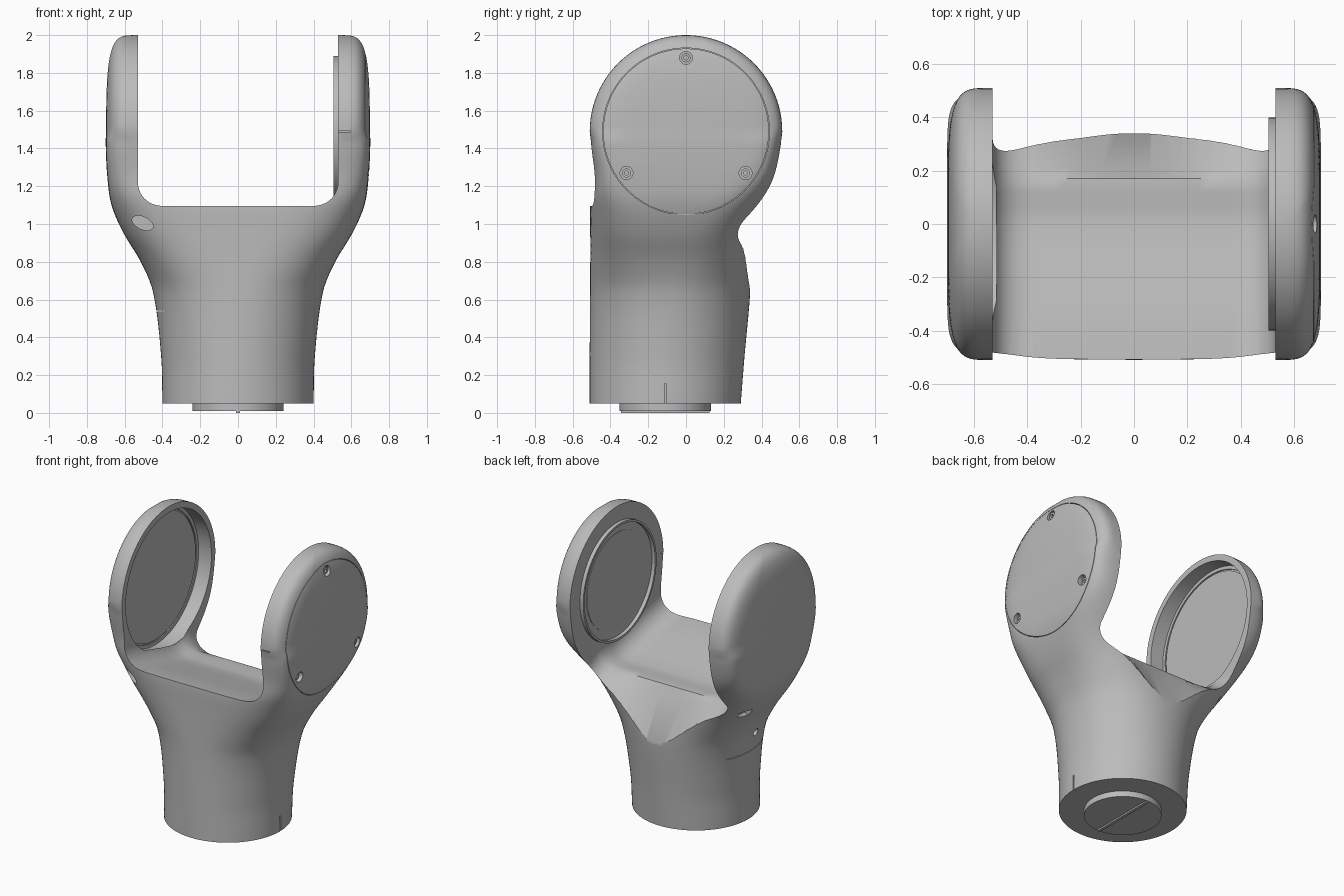
import bpy, bmesh, math
from mathutils import Vector

if "Cube" in bpy.data.objects:
    bpy.data.objects.remove(bpy.data.objects["Cube"])

grey = bpy.data.materials.new("plain_grey")
grey.use_nodes = True
grey.diffuse_color = (0.5, 0.5, 0.5, 1)
grey.node_tree.nodes["Principled BSDF"].inputs["Base Color"].default_value = (0.5, 0.5, 0.5, 1)

PIVOT_Z, DISC_R, ARM_IN, BASE_Y = 1.49, 0.51, 0.53, -0.11


def finish(name, bm):
    bmesh.ops.recalc_face_normals(bm, faces=bm.faces)
    mesh = bpy.data.meshes.new(name)
    bm.to_mesh(mesh)
    bm.free()
    mesh.materials.append(grey)
    ob = bpy.data.objects.new(name, mesh)
    bpy.context.collection.objects.link(ob)
    return ob


def select(ob):
    bpy.ops.object.select_all(action="DESELECT")
    ob.select_set(True)
    bpy.context.view_layer.objects.active = ob


def smooth(ob):
    select(ob)
    bpy.ops.object.shade_smooth_by_angle(angle=math.radians(32))


def loft(name, rings):
    """Skin a list of equal closed rings and cap both ends."""
    bm = bmesh.new()
    loops = [[bm.verts.new(p) for p in ring] for ring in rings]
    n = len(loops[0])
    for lo, hi in zip(loops, loops[1:]):
        for i in range(n):
            j = (i + 1) % n
            bm.faces.new((lo[i], lo[j], hi[j], hi[i]))
    bm.faces.new(loops[0])
    bm.faces.new(loops[-1])
    return finish(name, bm)


def circle(axis, at, r, cy, c2, n=96):
    """Ring across x (centre y, z) or across z (centre y, x)."""
    pts = []
    for i in range(n):
        t = math.tau * i / n
        u, v = r * math.cos(t), r * math.sin(t)
        pts.append((at, cy + u, c2 + v) if axis == "x" else (c2 + u, cy + v, at))
    return pts


def rod(name, axis, a, b, r, cy, c2, n=96):
    return loft(name, [circle(axis, at, r, cy, c2, n) for at in (a, b)])


def tube(name, axis, a, b, r_in, r_out, cy, c2, n=96):
    ob = rod(name, axis, a, b, r_out, cy, c2, n)
    cut(ob, rod("cutter", axis, a - 0.1, b + 0.1, r_in, cy, c2, n))
    return ob


def box(name, lo, hi):
    bm = bmesh.new()
    bmesh.ops.create_cube(bm, size=1)
    for v in bm.verts:
        v.co = [(l + h) / 2 + c * (h - l) for l, h, c in zip(lo, hi, v.co)]
    return finish(name, bm)


def cut(ob, cutter):
    mod = ob.modifiers.new("cut", "BOOLEAN")
    mod.operation, mod.solver, mod.object = "DIFFERENCE", "EXACT", cutter
    select(ob)
    bpy.ops.object.modifier_apply(modifier=mod.name)
    bpy.data.objects.remove(cutter)


# Fork body sections: height, half width, front y, back y, squareness
KEYS = [(0.05, 0.40, -0.51, 0.29, 2), (0.3, 0.407, -0.51, 0.31, 2),
        (0.64, 0.45, -0.508, 0.34, 2.2), (0.8, 0.515, -0.507, 0.34, 2.7),
        (0.95, 0.605, -0.507, 0.348, 3.4), (1.1, 0.67, -0.507, 0.415, 4.7),
        (1.25, 0.692, -0.49, 0.472, 8), (1.4, 0.70, -0.503, 0.502, 10),
        (1.49, 0.70, -0.51, 0.51, 10), (1.58, 0.70, -0.503, 0.502, 10)]


def section(z):
    k = max(i for i in range(len(KEYS) - 2) if KEYS[i][0] <= z + 1e-6)
    p, q = KEYS[k], KEYS[k + 1]
    before, after = KEYS[max(k - 1, 0)], KEYS[k + 2]
    h = q[0] - p[0]
    t = (z - p[0]) / h
    out = []
    for c in range(1, 5):
        m0 = (q[c] - before[c]) / (q[0] - before[0]) * h
        m1 = (after[c] - p[c]) / (after[0] - p[0]) * h
        out.append((2 * t**3 - 3 * t**2 + 1) * p[c] + (t**3 - 2 * t**2 + t) * m0
                   + (3 * t**2 - 2 * t**3) * q[c] + (t**3 - t**2) * m1)
    return out


def body_ring(z, count=128):
    a, front, back, n = section(z)
    mid, b = (front + back) / 2, (back - front) / 2
    ring = []
    for i in range(count):
        t = math.tau * (i + 0.5) / count
        c, s = math.cos(t), math.sin(t)
        ring.append((math.copysign(a * abs(c) ** (2 / n), c),
                     mid + math.copysign(b * abs(s) ** (2 / n), s), z))
    return ring


def disc_ring(z, count=128):
    """Upper half of both arm discs, turned about the pivot axis."""
    d = (z - PIVOT_Z) / DISC_R
    b = math.sqrt(max(1 - d * d, 1e-6))
    ring = []
    for i in range(count):
        t = math.tau * (i + 0.5) / count
        c, s = math.cos(t), math.sin(t)
        y = b * min(1, abs(s) / 0.968) ** 0.2
        x = ARM_IN * min(1, abs(c) / 0.25) + 0.17 * max(0, 1 - (y * y + d * d) ** 2.2) ** (1 / 4.4)
        ring.append((math.copysign(x, c), math.copysign(y * DISC_R, s), z))
    return ring


rings = [body_ring(0.05 + (PIVOT_Z - 0.05) * i / 40) for i in range(40)]
rings += [disc_ring(PIVOT_Z + DISC_R * math.sin(math.pi / 2 * i / 24)) for i in range(25)]
body = loft("fork_body", rings)

# Saddle between the arms: scooped at the back, filleted up to each arm
SADDLE = [(-0.9, 1.12), (-0.5, 1.095), (-0.3, 1.052), (-0.1, 0.996), (0.0, 0.973),
          (0.06, 0.967), (0.12, 0.975), (0.17, 0.97), (0.21, 0.9), (0.34, 0.64), (0.5, 0.33)]


def saddle_ring(x):
    u = max(0, (abs(x) - 0.37) / (ARM_IN - 0.37))
    rise = 0.13 * (1 - math.sqrt(max(0, 1 - u ** 2.5)))
    scoop = 0.3 + 0.35 * (1 + math.cos(math.pi * min(1, abs(x) / 0.46)))
    line = [(y, z if y < 0.17 else 0.97 - (0.97 - z) * scoop) for y, z in SADDLE]
    ring = []
    for i, (y, z) in enumerate(line):
        p, q = line[max(i - 1, 0)], line[min(i + 1, len(line) - 1)]
        nrm = Vector((p[1] - q[1], q[0] - p[0])).normalized()
        ring.append((x, y + nrm.x * rise, z + nrm.y * rise))
    return ring + [(x, 1.2, 0.3), (x, 1.2, 2.5), (x, -1.0, 2.5)]


half = [0.06 * i for i in range(1, 7)]
half += [0.37 + 0.16 * math.sin(math.pi / 2 * i / 12) for i in range(13)]
stations = [-x for x in reversed(half)] + [0] + half
cut(body, loft("cutter", [saddle_ring(x) for x in stations]))

# Open cup in the right arm, with a shallow step round its floor
cut(body, rod("cutter", "x", -0.628, -0.515, 0.468, 0, PIVOT_Z))
cut(body, tube("cutter", "x", -0.636, -0.6, 0.435, 0.445, 0, PIVOT_Z))

# Cover seam and screw recesses on the left arm
cut(body, tube("cutter", "x", 0.645, 0.8, 0.4385, 0.4415, 0, PIVOT_Z))
SCREWS = [(0, 1.88), (-0.315, 1.27), (0.315, 1.27)]
for y, z in SCREWS:
    cut(body, rod("cutter", "x", 0.655, 0.8, 0.034, y, z, 32))

# Seams and slits
cut(body, box("cutter", (-0.6, -0.6, 0.538), (-0.385, 0.6, 0.542)))
cut(body, box("cutter", (0.39, -0.115, 0), (0.5, -0.105, 0.155)))
cut(body, box("cutter", (0.5, -0.6, 1.487), (0.595, -0.485, 1.493)))

# Cable holes under the right arm
for x, y, z, size in ((-0.505, -0.43, 1.005, 1), (-0.56, 0.21, 0.92, 0.6)):
    hole = rod("cutter", "z", -0.1, 0.1, size, 0, 0, 32)
    for v in hole.data.vertices:
        u, w = v.co.x * 0.06, v.co.y * 0.033
        v.co = (x + u * 0.9 + w * 0.42, y - v.co.z, z - u * 0.42 + w * 0.9)
    cut(body, hole)
cut(body, rod("cutter", "x", -0.6, -0.4, 0.025, BASE_Y, 0.665, 32))
smooth(body)

# Screws
for y, z in SCREWS:
    smooth(tube("cover_screw", "x", 0.65, 0.67, 0.011, 0.024, y, z, 24))

# Bearing ring on the inside of the left arm
smooth(tube("bearing_ring", "x", 0.505, 0.54, 0.385, 0.40, 0, PIVOT_Z))
smooth(rod("bearing_core", "x", 0.527, 0.54, 0.33, 0, PIVOT_Z))

# Base plug with its ridge
smooth(rod("base_plug", "z", 0.01, 0.06, 0.242, BASE_Y, 0))
box("plug_ridge", (-0.01, BASE_Y - 0.235, 0), (0.01, BASE_Y + 0.235, 0.015))
